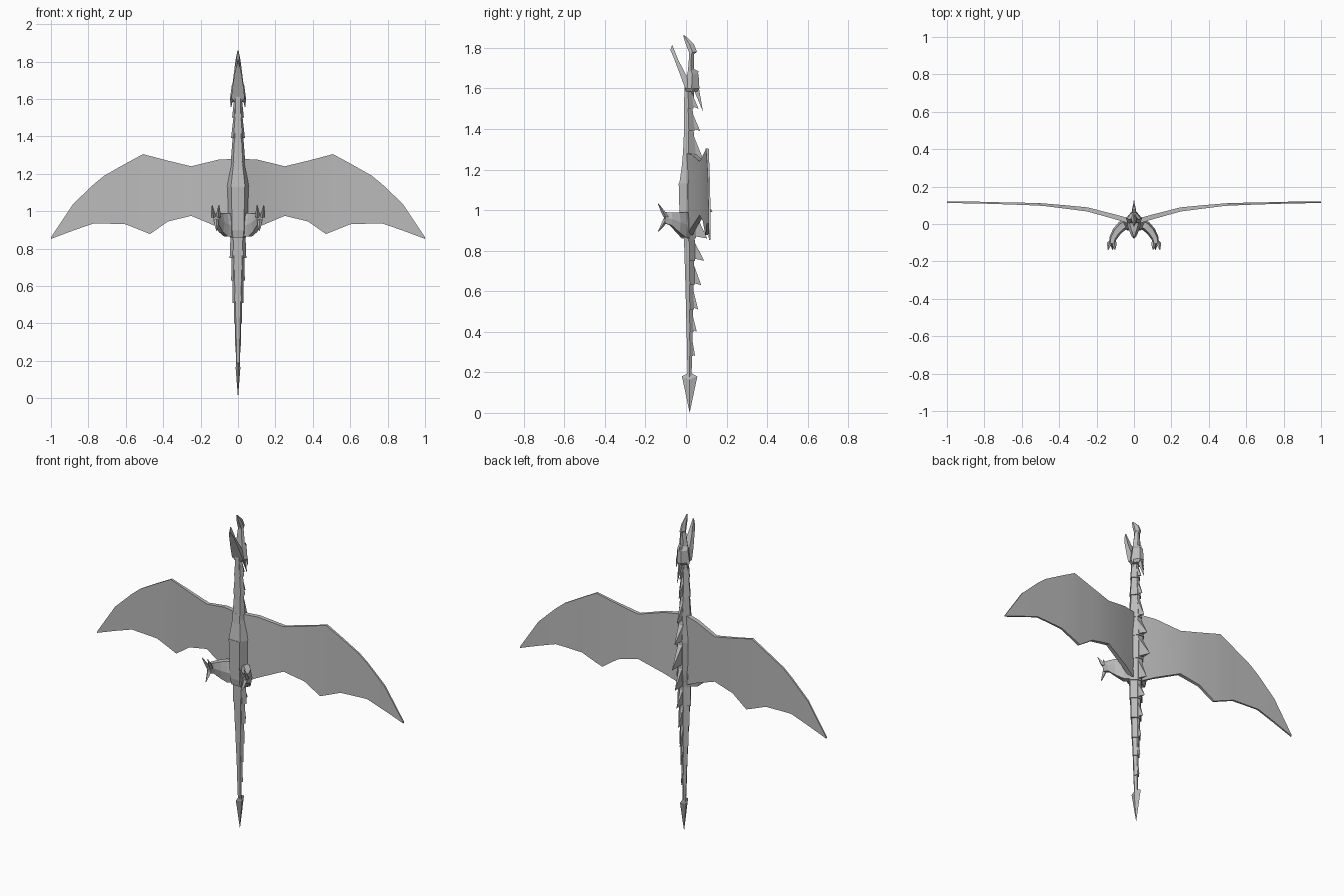
import bpy, bmesh, math
from mathutils import Vector

cube = bpy.data.objects.get("Cube")
if cube:
    bpy.data.objects.remove(cube, do_unlink=True)

GREY = (0.5, 0.5, 0.5, 1.0)
mat = bpy.data.materials.new("stone grey")
mat.use_nodes = True
mat.diffuse_color = GREY
mat.node_tree.nodes["Principled BSDF"].inputs["Base Color"].default_value = GREY


def make(name, verts, faces, smooth=None):
    """Mesh object with outward normals; smooth is an optional sharp angle."""
    bm = bmesh.new()
    vs = [bm.verts.new(v) for v in verts]
    for f in faces:
        bm.faces.new([vs[i] for i in f])
    bmesh.ops.remove_doubles(bm, verts=bm.verts, dist=1e-5)
    bmesh.ops.recalc_face_normals(bm, faces=bm.faces)
    me = bpy.data.meshes.new(name)
    bm.to_mesh(me)
    bm.free()
    me.materials.append(mat)
    ob = bpy.data.objects.new(name, me)
    bpy.context.collection.objects.link(ob)
    if smooth:
        bpy.ops.object.select_all(action='DESELECT')
        ob.select_set(True)
        bpy.context.view_layer.objects.active = ob
        bpy.ops.object.shade_smooth_by_angle(angle=math.radians(smooth))
    return ob


def loft(name, rings, smooth=None):
    """Skin rings of equal length and cap both ends."""
    n = len(rings[0])
    verts = [p for r in rings for p in r]
    faces = [(k * n + i, k * n + (i + 1) % n, (k + 1) * n + (i + 1) % n, (k + 1) * n + i)
             for k in range(len(rings) - 1) for i in range(n)]
    faces += [tuple(range(n)), tuple(range((len(rings) - 1) * n, len(rings) * n))]
    return make(name, verts, faces, smooth)


def section(z, w, yf, yb, ridge=0.3):
    """Six-sided body section: flat belly, side ridges, narrow back."""
    ym = yf + (yb - yf) * 0.45
    return [(-w * 0.65, yf, z), (w * 0.65, yf, z), (w, ym, z),
            (w * ridge, yb, z), (-w * ridge, yb, z), (-w, ym, z)]


def blade(name, outline, half):
    """Wedge from a (y, z) triangle: thick on its first edge, sharp at the tip."""
    (ay, az), (by, bz), (ty, tz) = outline
    v = [(-half, ay, az), (half, ay, az), (half, by, bz), (-half, by, bz), (0, ty, tz)]
    return make(name, v, [(0, 1, 2, 3), (0, 1, 4), (1, 2, 4), (2, 3, 4), (3, 0, 4)])


def spike(name, base, r, tip, axis):
    """Four-sided thorn from base to tip; axis is the sideways direction."""
    b, t, a = Vector(base), Vector(tip), Vector(axis).normalized()
    c = (t - b).cross(a).normalized()
    ring = [b + a * r, b + c * r, b - a * r, b - c * r]
    return make(name, ring + [t], [(0, 1, 2, 3)] + [(i, (i + 1) % 4, 4) for i in range(4)])


# body core: z, half width, front y, back y
CORE = [(0.10, 0.006, 0.012, 0.024), (0.18, 0.010, 0.008, 0.028), (0.40, 0.017, 0.003, 0.030),
        (0.63, 0.028, -0.003, 0.036), (0.86, 0.040, -0.010, 0.042)]
TORSO = [(0.86, 0.042, -0.022, 0.045), (0.90, 0.048, -0.030, 0.05), (1.13, 0.055, -0.036, 0.055)]
CHEST = [(1.13, 0.048, -0.028, 0.052), (1.28, 0.033, -0.015, 0.042)]
NECK = [(1.28, 0.030, -0.012, 0.036), (1.61, 0.020, -0.008, 0.026)]
for part, rows in (("tail", CORE), ("belly", TORSO), ("chest", CHEST), ("neck", NECK)):
    loft(part, [section(*r) for r in rows])


def core_at(z):
    rows = CORE + TORSO[1:] + CHEST[1:] + NECK[1:]
    for a, b in zip(rows, rows[1:]):
        if a[0] <= z <= b[0]:
            t = (z - a[0]) / (b[0] - a[0])
            return [a[i] + (b[i] - a[i]) * t for i in (1, 2, 3)]
    return rows[-1][1:]


# overlapping back scales, each flared at its lower end and carrying a spine
LEVELS = [(0.28, 0.045), (0.40, 0.053), (0.51, 0.060), (0.63, 0.075), (0.75, 0.090),
          (0.86, 0.105), (0.99, 0.132), (1.13, 0.110), (1.25, 0.085), (1.39, 0.070), (1.50, 0.062)]
for i, (z, tip) in enumerate(LEVELS):
    top = LEVELS[i + 1][0] if i + 1 < len(LEVELS) else 1.60
    w, yf, yb = core_at(z)
    w2, yf2, yb2 = core_at(top)
    flare = 1.3 if z < 0.8 or z > 1.3 else 1.06
    loft("back_scale", [section(z, w * flare, yf + 0.003, yb + 0.006),
                        section(top, w2 * 1.01, yf2 + 0.003, yb2 + 0.001)])
    blade("spine", [(yb2 - 0.004, top - 0.01), (yb - 0.004, z + 0.012), (tip, z)], w * 0.3)

# arrow-shaped tail tip
make("tail_tip", [(0, 0.018, 0.0), (0, -0.020, 0.18), (0, 0.056, 0.18),
                  (-0.013, 0.018, 0.165), (0.013, 0.018, 0.165), (0, 0.018, 0.20)],
     [(0, 1, 3), (0, 3, 2), (0, 2, 4), (0, 4, 1), (5, 3, 1), (5, 2, 3), (5, 4, 2), (5, 1, 4)])

# head: skull with hooked upper jaw, open lower jaw, crest and cheek horns
loft("skull", [section(*r) for r in [(1.585, 0.030, 0.000, 0.055), (1.60, 0.043, -0.004, 0.066),
                                     (1.67, 0.034, 0.006, 0.062), (1.69, 0.028, 0.010, 0.040),
                                     (1.77, 0.018, 0.016, 0.040), (1.78, 0.017, 0.014, 0.054),
                                     (1.82, 0.011, -0.002, 0.038), (1.86, 0.003, -0.014, -0.004)]])
loft("lower_jaw", [[(-w, yf, zf), (w, yf, zf), (w * 0.8, yb, zb), (-w * 0.8, yb, zb)]
                   for w, yf, zf, yb, zb in [(0.036, -0.004, 1.60, 0.03, 1.60),
                                             (0.030, -0.026, 1.66, 0.004, 1.66),
                                             (0.015, -0.062, 1.755, -0.038, 1.74),
                                             (0.003, -0.077, 1.79, -0.068, 1.815)]])
blade("crest", [(0.050, 1.68), (0.040, 1.59), (0.084, 1.485)], 0.009)
blade("brow", [(0.030, 1.70), (0.045, 1.62), (0.062, 1.685)], 0.012)

# wing stations: x, top z, bottom z, mid y, half thickness
WING = [(0.02, 1.28, 0.87, 0.015, 0.014), (0.107, 1.275, 0.915, 0.040, 0.013),
        (0.25, 1.24, 0.975, 0.078, 0.011), (0.375, 1.27, 0.945, 0.092, 0.009),
        (0.47, 1.295, 0.878, 0.102, 0.007), (0.508, 1.305, 0.893, 0.105, 0.007),
        (0.60, 1.255, 0.93, 0.108, 0.006), (0.715, 1.19, 0.934, 0.111, 0.005),
        (0.77, 1.145, 0.935, 0.113, 0.005), (0.88, 1.04, 0.897, 0.115, 0.005),
        (1.0, 0.86, 0.852, 0.117, 0.004)]

for side, s in (("left", 1), ("right", -1)):
    loft(side + "_wing", [[(s * x, y - h, zt), (s * x, y + h, zt), (s * x, y + h, zb), (s * x, y - h, zb)]
                          for x, zt, zb, y, h in WING], 30)

    # leg curving outward and forward: centre x, y, half width across, low z, high z
    leg = []
    for x, y, dx, dy, z0, z1 in [(0.025, 0.010, 0.010, 0.026, 0.865, 0.985),
                                 (0.065, -0.012, 0.016, 0.022, 0.865, 0.990),
                                 (0.092, -0.040, 0.020, 0.014, 0.890, 0.988),
                                 (0.112, -0.075, 0.018, 0.008, 0.925, 0.988),
                                 (0.118, -0.105, 0.016, 0.003, 0.935, 0.990)]:
        zm = (z0 + z1) / 2
        leg.append([(s * (x + dx * 0.6), y + dy * 0.6, z0), (s * (x + dx), y + dy, zm),
                    (s * (x + dx * 0.6), y + dy * 0.6, z1), (s * (x - dx * 0.6), y - dy * 0.6, z1),
                    (s * (x - dx), y - dy, zm), (s * (x - dx * 0.6), y - dy * 0.6, z0)])
    loft(side + "_leg", leg)

    # two upper toes and one lower toe, each hooked forward
    for x, tx, z0, zm, z1 in [(0.106, 0.102, 0.965, 0.995, 1.032), (0.130, 0.138, 0.965, 0.995, 1.032),
                              (0.116, 0.114, 0.958, 0.925, 0.895)]:
        rings = []
        for cx, cy, cz, r in [(x, -0.098, z0, 0.013), ((x + tx) / 2, -0.115, zm, 0.010),
                              (tx, -0.137, z1, 0.002)]:
            rings.append([(s * (cx + r), cy, cz), (s * cx, cy + r, cz),
                          (s * (cx - r), cy, cz), (s * cx, cy - r, cz)])
        loft(side + "_toe", rings)

    # swept cheek horn
    spike(side + "_cheek_horn", (s * 0.034, 0.028, 1.605), 0.010, (s * 0.038, 0.040, 1.55), (1, 0, 0))
